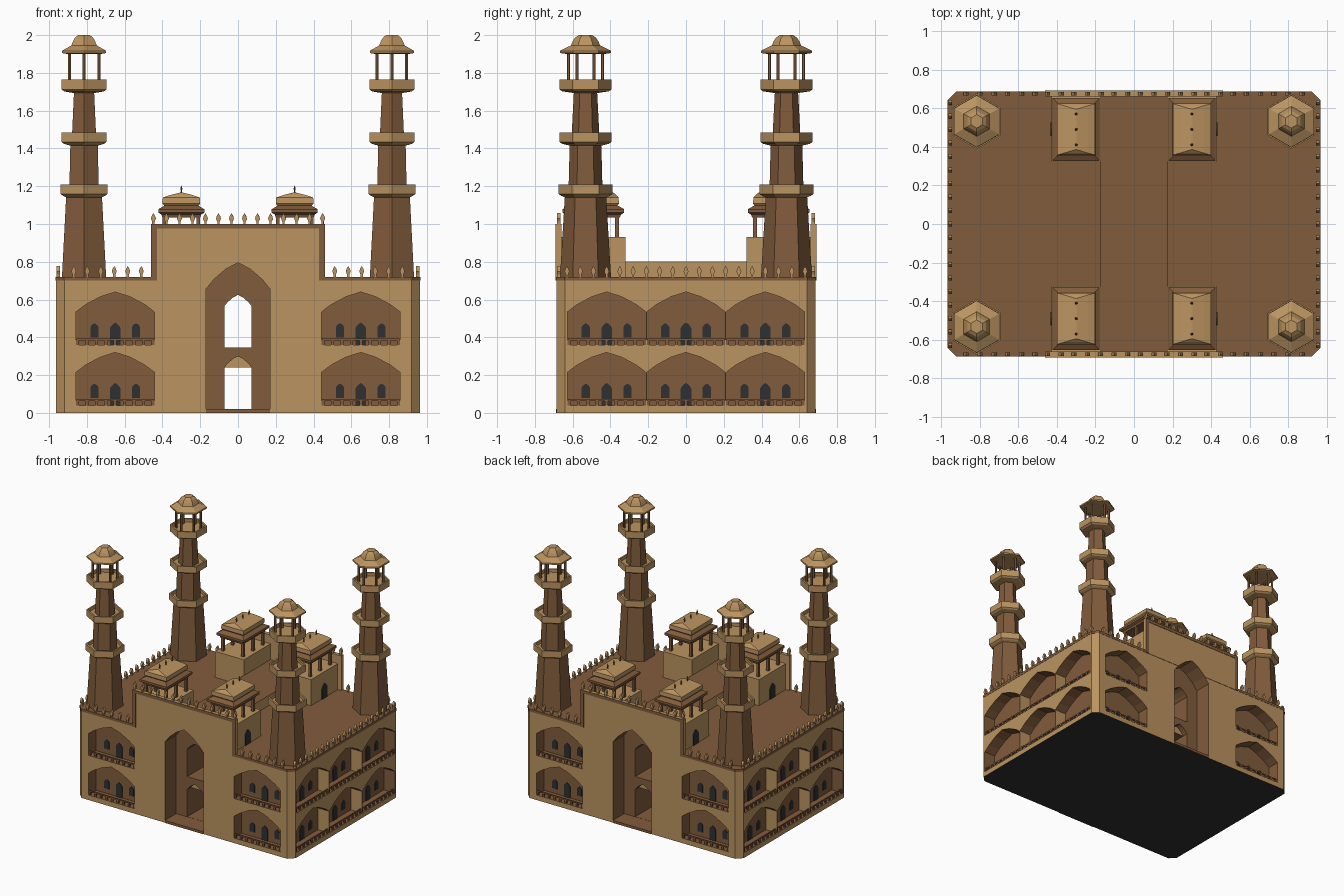
import bpy, bmesh, math
from mathutils import Matrix, Vector

if "Cube" in bpy.data.objects:
    bpy.data.objects.remove(bpy.data.objects["Cube"])


def material(name, col):
    m = bpy.data.materials.new(name)
    m.diffuse_color = (*col, 1)
    m.use_nodes = True
    m.node_tree.nodes["Principled BSDF"].inputs["Base Color"].default_value = m.diffuse_color
    return m


TAN = material("tan_sandstone", (0.50, 0.295, 0.118))
BROWN = material("brown_sandstone", (0.222, 0.107, 0.046))
DARK = material("dark_opening", (0.028, 0.030, 0.032))
WX, WY = 0.963, 0.685          # wall distances from the centre
TURN = [Matrix.Rotation(a, 4, 'Z') for a in (0, math.pi / 2, math.pi, -math.pi / 2)]
SIDES = [(TURN[0], WY), (TURN[1], WX), (TURN[2], WY), (TURN[3], WX)]
SIGNS = [(sx, sy) for sx in (-1, 1) for sy in (-1, 1)]


def loft(bm, rings, M=Matrix()):
    vs = [[bm.verts.new(M @ Vector(p)) for p in r] for r in rings]
    n = len(rings[0])
    for a, b in zip(vs, vs[1:]):
        for i in range(n):
            bm.faces.new((a[i], a[(i + 1) % n], b[(i + 1) % n], b[i]))
    bm.faces.new(vs[0][::-1])
    bm.faces.new(vs[-1])


def prism(bm, pts, y0, y1, M=Matrix()):
    loft(bm, [[(x, y, z) for x, z in pts] for y in (y0, y1)], M)


def rect(cx, cy, hx, hy, z):
    return [(cx + sx * hx, cy + sy * hy, z) for sx, sy in ((-1, -1), (1, -1), (1, 1), (-1, 1))]


def box(bm, x0, x1, y0, y1, z0, z1, M=Matrix()):
    loft(bm, [rect((x0 + x1) / 2, (y0 + y1) / 2, (x1 - x0) / 2, (y1 - y0) / 2, z) for z in (z0, z1)], M)


def hexa(bm, cx, cy, prof):
    # six-sided turned shape, corners pointing along y
    loft(bm, [[(cx + r * math.sin(k * math.pi / 3), cy + r * math.cos(k * math.pi / 3), z)
               for k in range(6)] for r, z in prof])


def arch(w, z0, zs, z1, cx=0):
    half = [(w, z0), (w, zs), (w * .76, zs + (z1 - zs) * .36), (w * .38, zs + (z1 - zs) * .76)]
    return [(cx + x, z) for x, z in half] + [(cx, z1)] + [(cx - x, z) for x, z in half[::-1]]


def octagon(hx, hy, z, c=0.045):
    return [(hx, -hy + c, z), (hx, hy - c, z), (hx - c, hy, z), (-hx + c, hy, z),
            (-hx, hy - c, z), (-hx, -hy + c, z), (-hx + c, -hy, z), (hx - c, -hy, z)]


def make(name, bm, *mats, helper=False):
    bmesh.ops.recalc_face_normals(bm, faces=bm.faces)
    me = bpy.data.meshes.new(name)
    bm.to_mesh(me)
    bm.free()
    for m in mats:
        me.materials.append(m)
    ob = bpy.data.objects.new(name, me)
    bpy.context.collection.objects.link(ob)
    ob.hide_render = helper
    ob.hide_viewport = False
    return ob


def carve(ob, cutters, rule):
    for c in cutters:
        mod = ob.modifiers.new("cut", 'BOOLEAN')
        mod.operation, mod.solver, mod.object = 'DIFFERENCE', 'EXACT', c
    bpy.context.view_layer.update()
    me = bpy.data.meshes.new_from_object(ob.evaluated_get(bpy.context.evaluated_depsgraph_get()))
    ob.modifiers.clear()
    ob.data = me
    me.materials.clear()
    for m in (TAN, BROWN, DARK):
        me.materials.append(m)
    for p in me.polygons:
        p.material_index = rule(p.center, p.normal)


# Cutters: arched niches, entrance recesses, passages
NICHES = []
for i, (M, d) in enumerate(SIDES):
    for u in ((-.65, .65) if i % 2 == 0 else (-.42, 0, .42)):
        NICHES += [(M, d, u, z) for z in (.04, .36)]
bm = bmesh.new()
for M, d, u, z in NICHES:
    prism(bm, arch(.207, z, z + .175, z + .28, u), -d - .1, -d + .1, M)
niche_cut = make("niche_cutter", bm, BROWN, helper=True)
bm = bmesh.new()
for M in TURN[::2]:
    prism(bm, arch(.17, .02, .655, .795), -.9, -WY + .14, M)
entry_cut = make("entrance_cutter", bm, BROWN, helper=True)
bm = bmesh.new()
box(bm, -.072, .072, -.8, .8, .021, .24)
prism(bm, arch(.072, .345, .565, .625), -.8, .8)
pass_cut = make("passage_cutter", bm, BROWN, helper=True)
bm = bmesh.new()
for M in TURN[::2]:
    prism(bm, arch(.0721, .0211, .24, .30), -.8, -.50, M)
door_cut = make("doorway_cutter", bm, BROWN, helper=True)


# Main building with chamfered corners
def body_rule(c, n):
    if c.z < .001:
        return 2
    inside = abs(c.x) < .955 and abs(c.y) < .68 and abs(c.x) + abs(c.y) < 1.58
    if inside and abs(n.y) > .9 and abs(c.y) < .52:
        return 0
    return 1 if inside else 0


bm = bmesh.new()
loft(bm, [octagon(WX, WY, 0), octagon(WX, WY, .70)])
carve(make("main_building", bm, TAN), [niche_cut, entry_cut, pass_cut, door_cut], body_rule)

# Roof slab
bm = bmesh.new()
loft(bm, [octagon(.965, .687, .70), octagon(.965, .687, .72)])
carve(make("roof_slab", bm, BROWN), [entry_cut], lambda c, n: 1)

# Raised centre roof
bm = bmesh.new()
box(bm, -.174, .174, -.66, .66, .72, .802)
carve(make("raised_centre_roof", bm, TAN), [entry_cut],
      lambda c, n: 0 if abs(n.x) > .99 and abs(c.x) > .172 else 1)

# Gate walls
for M, nm in zip(TURN[::2], ("front", "back")):
    bm = bmesh.new()
    box(bm, -.46, .46, -.688, -.66, .70, 1.0, M)
    carve(make(nm + "_gate_wall", bm, TAN), [entry_cut],
          lambda c, n: 1 if abs(n.y) < .5 and abs(c.x) < .3 and c.z < .9 else 0)

# Brown borders and thresholds on the gates
bm = bmesh.new()
for M in TURN[::2]:
    box(bm, -.46, .46, -.691, -.688, .975, 1.0, M)
    for s in (-1, 1):
        box(bm, s * .445 - .015, s * .445 + .015, -.691, -.688, .70, .975, M)
    box(bm, -.17, .17, -.689, -.685, 0, .02, M)
make("gate_border", bm, BROWN)

# Windows, doors and railings in the niches
win, rail = bmesh.new(), bmesh.new()
for M, d, u, z in NICHES:
    y = -d + .1
    prism(win, arch(.028, z, z + .09, z + .118, u), y - .005, y, M)
    for s in (-.11, .11):
        prism(win, arch(.022, z + .04, z + .095, z + .115, u + s), y - .005, y, M)
    box(rail, u - .205, u + .205, -d + .008, -d + .016, z + .024, z + .034, M)
    for k in range(9):
        x = u - .2 + k * .05
        box(rail, x - .008, x + .008, -d + .007, -d + .017, z, z + .026, M)
make("niche_windows", win, DARK)
make("niche_railings", rail, BROWN)

# Leaf-shaped battlements
LEAF = [(.006, 0), (.006, .012), (.013, .028), (.009, .042), (0, .058)]
LEAF += [(-x, z) for x, z in LEAF[-2::-1]]
bm = bmesh.new()
for i, (M, d) in enumerate(SIDES):
    if i % 2:
        spots = [(-.63 + .07 * k, .72) for k in range(19)]
    else:
        spots = [(s * (.512 + .0715 * k), .72) for s in (-1, 1) for k in range(6)]
        spots += [(-.448 + .0689 * k, 1.0) for k in range(14)]
    for u, z in spots:
        prism(bm, [(u + x, z + h) for x, h in LEAF], -d + .002, -d + .02, M)
make("battlements", bm, TAN)

# Corner minarets
shaft, balcony, post, dome = (bmesh.new() for _ in range(4))
for sx, sy in SIGNS:
    cx, cy = sx * .815, sy * .532
    hexa(shaft, cx, cy, [(.135, .72), (.108, 1.17), (.09, 1.18), (.083, 1.45), (.074, 1.46), (.06, 1.73)])
    for r, z0, z1, rs in ((.143, 1.155, 1.21, .107), (.137, 1.43, 1.485, .083), (.137, 1.708, 1.765, .06)):
        hexa(balcony, cx, cy, [(rs, z0 - .015), (r - .015, z0 - .006), (r, z0 + .004), (r, z1),
                               (r - .014, z1), (r - .014, z1 - .025), (.03, z1 - .025)])
    for k in range(6):
        a = k * math.pi / 3
        hexa(post, cx + .09 * math.sin(a), cy + .09 * math.cos(a), [(.009, 1.735), (.009, 1.91)])
    hexa(dome, cx, cy, [(.10, 1.90), (.135, 1.905), (.135, 1.917), (.078, 1.945),
                        (.068, 1.967), (.055, 1.987), (.035, 2.0)])
make("minaret_shafts", shaft, BROWN)
make("minaret_balconies", balcony, TAN)
make("minaret_lantern_posts", post, BROWN)
make("minaret_domes", dome, TAN)

# Roof kiosks
base, door, post, eave, roof, spike = (bmesh.new() for _ in range(6))
for sx, sy in SIGNS:
    cx, cy = sx * .30, sy * .49
    box(base, cx - .128, cx + .128, cy - .17, cy + .17, .72, .93)
    D = Matrix.Translation((cx, cy, 0)) @ TURN[1 if sx > 0 else 3]
    prism(door, arch(.035, .72, .80, .84), -.133, -.127, D)
    for px, py in SIGNS + [(-1, 0), (1, 0)]:
        x, y = cx + px * .09, cy + py * .125
        box(post, x - .01, x + .01, y - .01, y + .01, .93, 1.05)
    loft(eave, [rect(cx, cy, hx, hy, z) for hx, hy, z in
                ((.10, .14, 1.035), (.105, .145, 1.05), (.122, .163, 1.06), (.122, .163, 1.078), (.085, .125, 1.10))])
    loft(roof, [rect(cx, cy, hx, hy, z) for hx, hy, z in
                ((.085, .12, 1.09), (.10, .135, 1.108), (.098, .133, 1.14), (.06, .122, 1.153), (.004, .105, 1.167))])
    for k in (-.08, 0, .08):
        hexa(spike, cx, cy + k, [(.006, 1.16), (.003, 1.175), (.007, 1.185), (.001, 1.205)])
make("kiosk_bases", base, TAN)
make("kiosk_doors", door, DARK)
make("kiosk_posts", post, BROWN)
make("kiosk_eaves", eave, BROWN)
make("kiosk_roofs", roof, TAN)
make("kiosk_finials", spike, BROWN)

# Cutters are no longer needed
for c in (niche_cut, entry_cut, pass_cut, door_cut):
    bpy.data.objects.remove(c)
